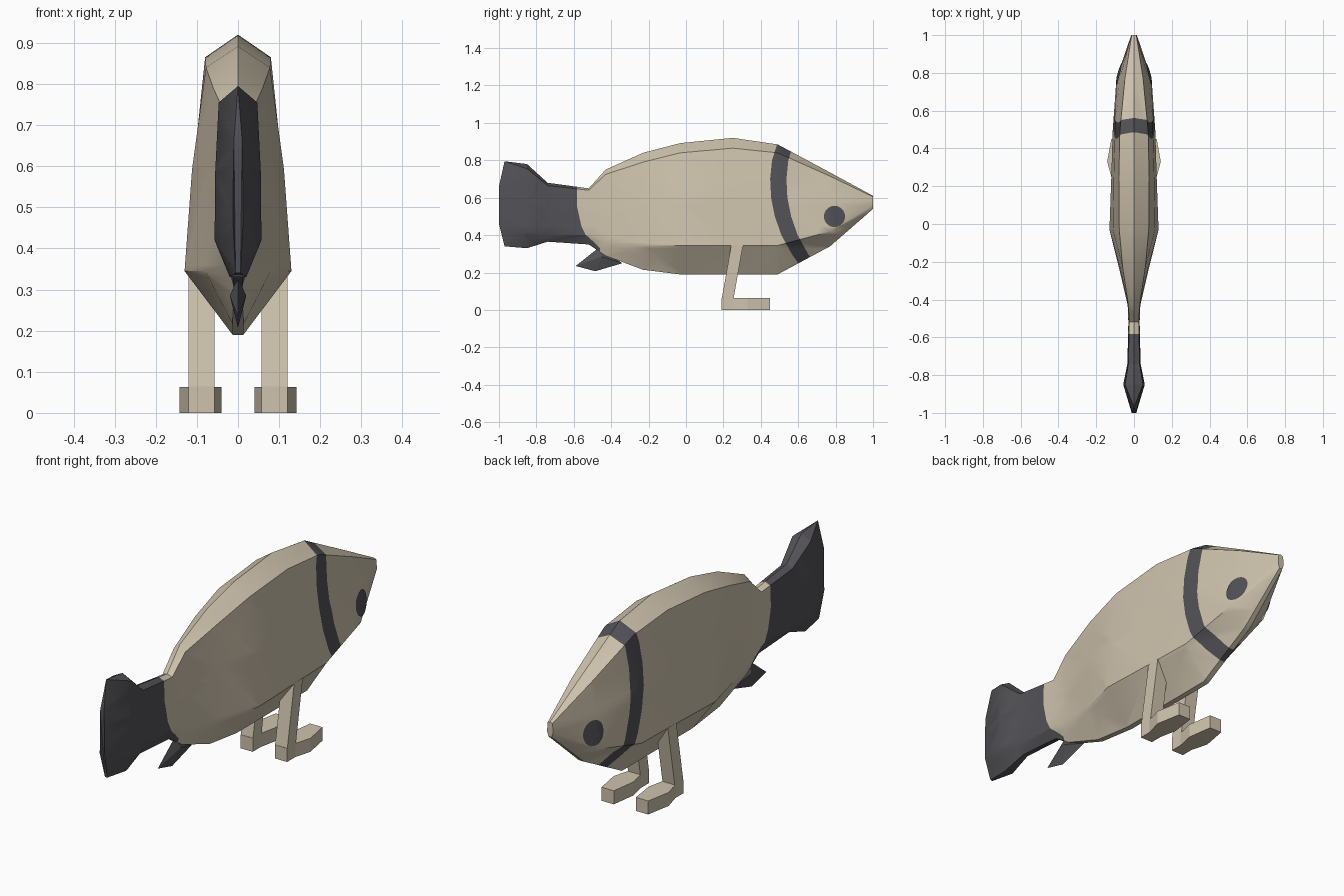
import bpy, bmesh, math
from mathutils import Vector
from mathutils.bvhtree import BVHTree

if "Cube" in bpy.data.objects:
    bpy.data.objects.remove(bpy.data.objects["Cube"])


def material(name, rgb):
    m = bpy.data.materials.new(name)
    m.diffuse_color = (*rgb, 1)
    m.use_nodes = True
    m.node_tree.nodes["Principled BSDF"].inputs["Base Color"].default_value = m.diffuse_color
    return m


BEIGE = material("beige", (0.62, 0.545, 0.42))
DARK = material("charcoal", (0.085, 0.082, 0.092))


def finish(name, bm, mats, smooth=None):
    bmesh.ops.recalc_face_normals(bm, faces=bm.faces[:])
    me = bpy.data.meshes.new(name)
    bm.to_mesh(me)
    bm.free()
    for m in mats:
        me.materials.append(m)
    ob = bpy.data.objects.new(name, me)
    bpy.context.collection.objects.link(ob)
    if smooth:
        bpy.ops.object.select_all(action='DESELECT')
        ob.select_set(True)
        bpy.context.view_layer.objects.active = ob
        bpy.ops.object.shade_smooth_by_angle(angle=math.radians(smooth))
    return ob


def loft(bm, rings):
    rows = [[bm.verts.new(p) for p in r] for r in rings]
    n = len(rows[0])
    for a, b in zip(rows, rows[1:]):
        for i in range(n):
            bm.faces.new((a[i], a[(i + 1) % n], b[(i + 1) % n], b[i]))
    bm.faces.new(rows[0])
    bm.faces.new(rows[-1])


def curve(points, z):
    """Piecewise linear y for a height z; points run upwards."""
    if z <= points[0][0]:
        return points[0][1]
    for (z0, y0), (z1, y1) in zip(points, points[1:]):
        if z <= z1:
            return y0 + (y1 - y0) * (z - z0) / (z1 - z0)
    return points[-1][1]


def cut(bm, co, no):
    geom = bm.verts[:] + bm.edges[:] + bm.faces[:]
    bmesh.ops.bisect_plane(bm, geom=geom, dist=1e-5, plane_co=co, plane_no=no)


def paint_band(bm, points, start, end):
    """Cut along a curve by straightening it, then colour between start and end."""
    for z, _ in points:
        cut(bm, (0, 0, z), (0, 0, 1))
    for v in bm.verts:
        v.co.y -= curve(points, v.co.z)
    for y in (start, end):
        cut(bm, (0, y, 0), (0, 1, 0))
    for f in bm.faces:
        if start < f.calc_center_median().y < end:
            f.material_index = 1
    for v in bm.verts:
        v.co.y += curve(points, v.co.z)


# Body and tail: y, top z, shoulder z and x, belly z and x, keel z and x
stations = [
    (1.00, .61, .605, .012, .56, .015, .54, .008),
    (0.77, .735, .715, .048, .42, .093, .34, .013),
    (0.49, .885, .84, .075, .345, .113, .19, .013),
    (0.25, .92, .865, .08, .345, .12, .19, .013),
    (-.03, .892, .84, .078, .345, .13, .19, .013),
    (-.23, .84, .79, .06, .345, .08, .215, .013),
    (-.43, .75, .725, .03, .36, .033, .29, .012),
    (-.52, .65, .64, .025, .40, .03, .35, .01),
    (-.74, .68, .665, .03, .40, .035, .365, .012),
    (-.85, .78, .755, .047, .42, .057, .33, .02),
    (-.97, .795, .66, .01, .46, .012, .34, .006),
]
rings = []
for y, zt, zs, xs, zb, xb, zk, xk in stations:
    ym = -1.0 if y == -.97 else y          # the tail edge bulges backwards
    half = [(xs, ym, zs), ((xs + xb) / 2 + .06 * xb, ym, (zs + zb) / 2),
            (xb, ym, zb), (xk, y, zk)]
    rings.append([(0, y, zt)] + half + [(-x, a, z) for x, a, z in reversed(half)])
bm = bmesh.new()
loft(bm, rings)
bmesh.ops.triangulate(bm, faces=bm.faces[:])
bmesh.ops.recalc_face_normals(bm, faces=bm.faces[:])
tree = BVHTree.FromBMesh(bm)

# Gill stripe and dark tail
paint_band(bm, [(.2, .635), (.3, .565), (.4, .51), (.5, .475), (.6, .455),
                (.7, .45), (.8, .46), (.88, .485)], 0, .087)
paint_band(bm, [(.33, -.46), (.36, -.49), (.4, -.535), (.45, -.56), (.55, -.582)], -2, 0)
finish("body", bm, [BEIGE, DARK], 30)

# Eyes: thin discs laid on the head
for side, name in ((1, "right_eye"), (-1, "left_eye")):
    bm = bmesh.new()

    def on_head(r, a):
        start = Vector((side, .794 + r * math.cos(a), .5 + r * math.sin(a)))
        p, n, _, _ = tree.ray_cast(start, Vector((-side, 0, 0)))
        return bm.verts.new(p + Vector((side * .004, 0, 0)))

    n = 20
    centre = on_head(0, 0)
    rows = [[on_head(r, math.tau * i / n) for i in range(n)] for r in (.03, .057)]
    for i in range(n):
        j = (i + 1) % n
        fan = [centre, rows[0][i], rows[0][j]]
        quad = [rows[0][i], rows[1][i], rows[1][j], rows[0][j]]
        for f in (fan, quad):
            bm.faces.new(f if side > 0 else f[::-1])
    me = bpy.data.meshes.new(name)
    bm.to_mesh(me)
    bm.free()
    me.materials.append(DARK)
    bpy.context.collection.objects.link(bpy.data.objects.new(name, me))

# Lower fin: a flattened wedge
bm = bmesh.new()
ridge = [(-.59, .235), (-.47, .33), (-.34, .25), (-.485, .207)]
rim = [bm.verts.new((0, y, z)) for y, z in ridge]
for s in (1, -1):
    mid = bm.verts.new((s * .02, -.45, .285))
    for i in range(4):
        bm.faces.new((rim[i], rim[(i + 1) % 4], mid))
finish("lower_fin", bm, [DARK])

# Legs and hexagonal feet
for s, side in ((1, "right"), (-1, "left")):
    bm = bmesh.new()
    loft(bm, [[(s * x, y + dy, z) for x, dy in ((.057, 0), (.12, 0), (.12, .063), (.057, .063))]
              for y, z in ((.19, .03), (.192, .065), (.242, .347))])
    finish(side + "_leg", bm, [BEIGE])
    bm = bmesh.new()
    outline = [(.057, .19), (.12, .19), (.12, .25), (.142, .33), (.12, .45),
               (.057, .45), (.04, .33), (.057, .25)]
    loft(bm, [[(s * x, y, z) for x, y in outline] for z in (0, .063)])
    finish(side + "_foot", bm, [BEIGE])
